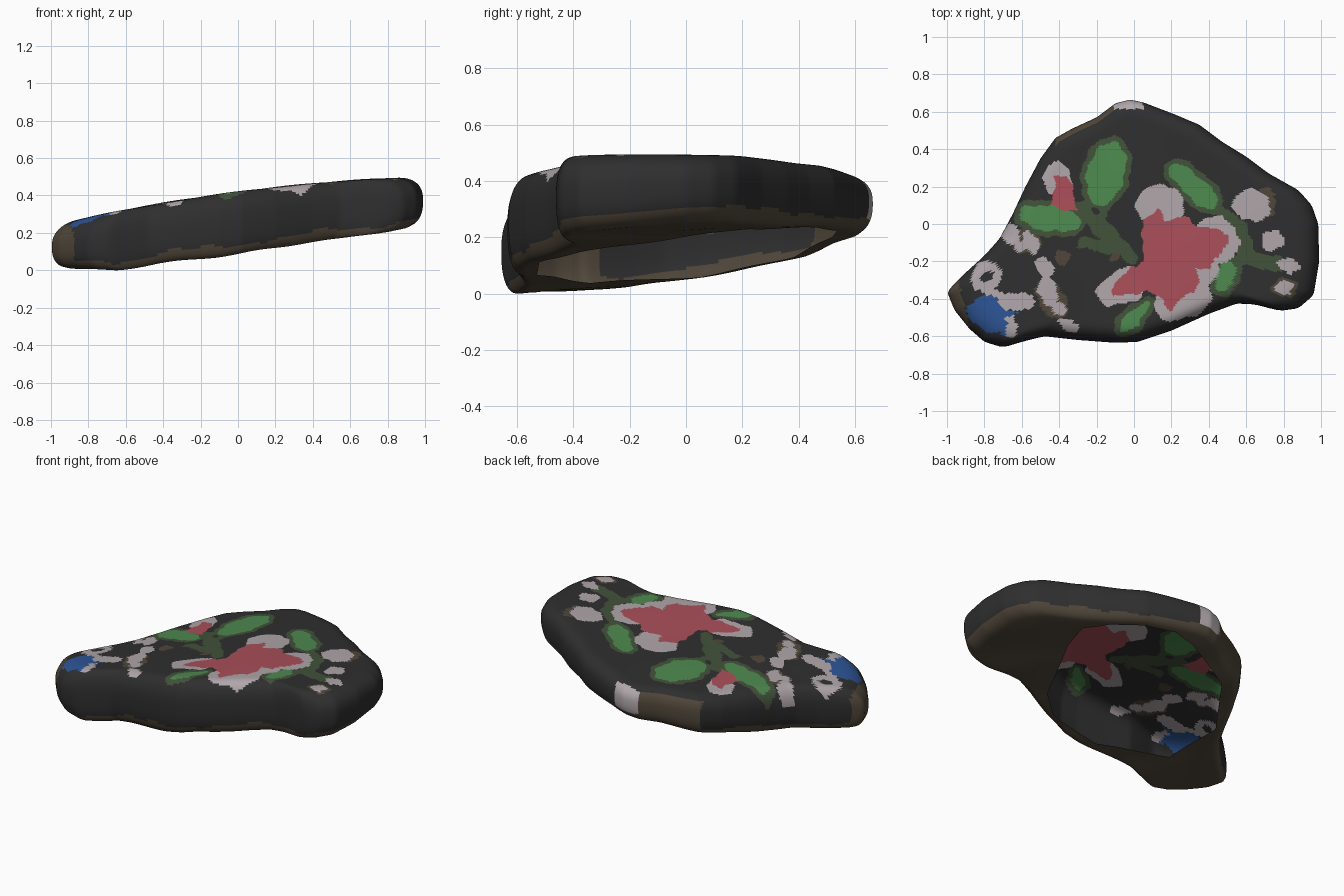
import bpy, bmesh, math

if "Cube" in bpy.data.objects:
    bpy.data.objects.remove(bpy.data.objects["Cube"])

# Materials: one per flat colour
COLOURS = {
    "charcoal": (0.028, 0.028, 0.028), "bare_brown": (0.080, 0.062, 0.042),
    "dusty_white": (0.43, 0.38, 0.40), "petal_red": (0.40, 0.078, 0.10),
    "leaf_green": (0.075, 0.25, 0.078), "stem_green": (0.054, 0.084, 0.042),
    "blue": (0.026, 0.09, 0.30)}
NAMES = list(COLOURS)

# Outline of the stone seen from above, and of the opening underneath
OUTLINE = [(-1.0, -.36), (-.96, -.46), (-.88, -.56), (-.80, -.63), (-.70, -.66), (-.6, -.63),
           (-.48, -.60), (-.3, -.62), (-.1, -.635), (.02, -.63), (.2, -.57), (.4, -.48),
           (.55, -.425), (.65, -.43), (.78, -.465), (.88, -.45), (.96, -.38), (.99, -.2),
           (.985, 0), (.95, .1), (.88, .18), (.72, .27), (.6, .36), (.47, .44), (.35, .53),
           (.22, .585), (.05, .65), (-.02, .665), (-.1, .645), (-.2, .57), (-.33, .51),
           (-.42, .46), (-.5, .35), (-.58, .2), (-.65, .05), (-.72, -.08), (-.8, -.17), (-.9, -.26)]
OPENING = [(.33, -.38), (.53, .04), (.57, .22), (.42, .42), (.17, .54), (0, .52),
           (-.34, .38), (-.57, .05), (-.55, -.34), (-.16, -.53), (.16, -.52)]

# Painted shapes: ellipses (cx, cy, rx, ry, degrees), strokes (x1, y1, x2, y2, radius), polygons
LEAVES = [(-.15, .27, .175, .10, 75), (-.45, .03, .17, .068, -8), (.32, .20, .17, .06, -42),
          (.49, -.28, .09, .045, 70), (0, -.50, .11, .036, 45)]
STEMS = [(-.35, .08, -.2, .06, .05), (-.24, .06, -.12, -.08, .05), (-.28, -.1, -.05, -.14, .03),
         (-.12, -.08, -.01, -.18, .035), (.45, .08, .56, -.02, .035), (.56, -.02, .6, -.16, .045),
         (.6, -.16, .5, -.25, .035), (.6, -.18, .78, -.22, .04)]
WHITES = [(.14, .10, .13, .11, 0), (.43, -.09, .13, .13, 0), (.26, -.40, .16, .11, 20),
          (-.05, -.33, .16, .09, 25), (.3, -.2, .16, .16, 0), (-.41, .24, .075, .09, 0),
          (.63, .10, .10, .085, 0), (.74, -.09, .06, .055, 0), (.83, -.22, .06, .04, 10),
          (.81, -.34, .055, .035, 10), (-.79, -.28, .08, .085, 0)]
CHAIN = [(-.66, -.05, .05, .06, 30), (-.60, -.12, .045, .03, 0), (-.55, -.10, .04, .06, 20),
         (-.48, -.23, .045, .06, 20), (-.46, -.36, .05, .08, 15), (-.40, -.46, .04, .035, 0),
         (-.35, -.54, .05, .035, -20)]
BROWNS = [(-.38, -.18, .04, .04, 0), (-.10, -.18, .025, .025, 0), (-.44, -.40, .07, .12, 30),
          (.81, -.34, .07, .05, 10), (.70, .12, .06, .08, 0), (-.58, -.09, .08, .07, 0)]
SPOTS = [(-.79, -.28, .035, .03, 0), (-.21, .07, .02, .02, 0), (-.13, .06, .02, .025, 0)]
BLUE_EDGE = [(-.76, -.40, -.58, -.42, .045), (-.67, -.50, -.66, -.57, .035)]
BLUE = [(-.9, -.47), (-.85, -.39), (-.76, -.38), (-.71, -.45), (-.62, -.47), (-.68, -.5),
        (-.69, -.59), (-.8, -.58)]
BUD = [(-.42, .25), (-.35, .26), (-.30, .08), (-.38, .07), (-.44, .10)]
FLOWER = [(.05, .02), (.13, .08), (.16, .02), (.27, .04), (.32, 0), (.51, -.05), (.47, -.16),
          (.40, -.24), (.32, -.23), (.35, -.29), (.33, -.36), (.24, -.40), (.20, -.47),
          (.14, -.40), (.08, -.36), (-.12, -.39), (-.10, -.32), (-.02, -.23), (.06, -.20), (.04, -.11)]


def in_ellipse(x, y, e, grow=0.0):
    c, s = math.cos(math.radians(e[4])), math.sin(math.radians(e[4]))
    dx, dy = x - e[0], y - e[1]
    return ((dx * c + dy * s) / (e[2] + grow)) ** 2 + ((dy * c - dx * s) / (e[3] + grow)) ** 2 < 1


def in_stroke(x, y, k):
    ax, ay, bx, by, r = k
    dx, dy = bx - ax, by - ay
    t = max(0, min(1, ((x - ax) * dx + (y - ay) * dy) / (dx * dx + dy * dy)))
    return math.hypot(x - ax - t * dx, y - ay - t * dy) < r


def in_poly(x, y, poly):
    inside = False
    for (ax, ay), (bx, by) in zip(poly, poly[1:] + poly[:1]):
        if (ay > y) != (by > y) and x < ax + (y - ay) * (bx - ax) / (by - ay):
            inside = not inside
    return inside


def paint(x, y):
    """Colour of the painted top at (x, y), topmost layer first."""
    x += .006 * math.sin(41 * y + 3) + .004 * math.sin(83 * y)
    y += .006 * math.sin(37 * x + 1) + .004 * math.sin(79 * x)
    if any(in_ellipse(x, y, e) for e in SPOTS):
        return "charcoal"
    if in_poly(x, y, BLUE):
        return "blue"
    if in_poly(x, y, FLOWER) or in_poly(x, y, BUD):
        return "petal_red"
    if any(in_ellipse(x, y, e) for e in LEAVES):
        return "leaf_green"
    if any(in_ellipse(x, y, e) for e in WHITES + CHAIN) or any(in_stroke(x, y, k) for k in BLUE_EDGE):
        return "dusty_white"
    if any(in_ellipse(x, y, e, .03) for e in LEAVES) or any(in_stroke(x, y, k) for k in STEMS):
        return "stem_green"
    if any(in_ellipse(x, y, e) for e in BROWNS):
        return "bare_brown"
    return "charcoal"


def colour(x, y, s, h):
    """Colour of a shell face at radius share s and height share h."""
    if h < .17 + .04 * math.sin(9 * x + 4 * y) + .02 * math.sin(31 * x):
        return "bare_brown"                      # unpainted underside
    if s > .93 and y > .615 and abs(x + .03) < .08:
        return "dusty_white"                     # chip at the back
    if x + .25 * (y + .36) < -.925 or (s > .955 and y > .42 and -.42 < x < .02):
        return "bare_brown"                      # worn corners
    return paint(x, y) if h > .6 else "charcoal"


def radius(poly, a):
    """Distance from the origin to the polygon along angle a."""
    c, s = math.cos(a), math.sin(a)
    best = 0
    for (ax, ay), (bx, by) in zip(poly, poly[1:] + poly[:1]):
        da, db = ay * c - ax * s, by * c - bx * s
        if (da > 0) != (db > 0):
            t = da / (da - db)
            best = max(best, (ax + t * (bx - ax)) * c + (ay + t * (by - ay)) * s)
    return best


def height(x, y, h):
    top = .42 + .13 * x - .05 * x * x + .003 * math.sin(9 * x + 2) * math.sin(8 * y)
    low = .133 + .13 * x + .08 * y + .1 * max(0, y) ** 2 + .1 * max(0, -x - .65)
    low += .005 * math.sin(14 * x) * math.sin(10 * y + 1)
    return max(0, low + (top - low) * h)


# Section of the stone: flat top, rounded wall, then a lip running in to the opening
SIDES, TOP, WALL, LIP = 440, 64, 26, 5
rings = [(.84 * i / TOP, 1.0) for i in range(1, TOP)]
for i in range(WALL + 1):
    a = math.pi * (.5 - i / WALL)
    inset = .16 if a > 0 else .10
    bend = abs(math.sin(a)) ** .8
    rings.append((1 - inset + inset * max(0, math.cos(a)) ** .8, .5 + .5 * math.copysign(bend, a)))

bm = bmesh.new()
angles = [2 * math.pi * j / SIDES for j in range(SIDES)]
outer = [sum(radius(OUTLINE, a + d * .012) for d in (-1, 0, 1)) / 3 for a in angles]
inner = [min(radius(OPENING, a), .88 * r) for a, r in zip(angles, outer)]


def add_ring(radii, h):
    return [bm.verts.new((r * math.cos(a), r * math.sin(a), height(r * math.cos(a), r * math.sin(a), h)))
            for r, a in zip(radii, angles)]


loops = [add_ring([r * s for r in outer], h) for s, h in rings]
for i in range(1, LIP + 1):
    t = i / LIP
    loops.append(add_ring([.9 * r * (1 - t) + q * t for r, q in zip(outer, inner)], 0))
    rings.append((.9, 0.0))

centre = bm.verts.new((0, 0, height(0, 0, 1)))
for j in range(SIDES):
    k = (j + 1) % SIDES
    f = bm.faces.new((centre, loops[0][j], loops[0][k]))
    f.material_index = NAMES.index(paint(0, 0))
    for i in range(len(loops) - 1):
        f = bm.faces.new((loops[i][j], loops[i + 1][j], loops[i + 1][k], loops[i][k]))
        c = f.calc_center_median()
        s, h = [(p + q) / 2 for p, q in zip(rings[i], rings[i + 1])]
        f.material_index = NAMES.index(colour(c.x, c.y, s, h))
for f in bm.faces:
    f.smooth = True

mesh = bpy.data.meshes.new("painted_stone")
bm.to_mesh(mesh)
bm.free()
for name, rgb in COLOURS.items():
    mat = bpy.data.materials.new(name)
    mat.diffuse_color = (*rgb, 1)
    mat.use_nodes = True
    mat.node_tree.nodes["Principled BSDF"].inputs["Base Color"].default_value = mat.diffuse_color
    mesh.materials.append(mat)
bpy.context.collection.objects.link(bpy.data.objects.new("painted_stone", mesh))
